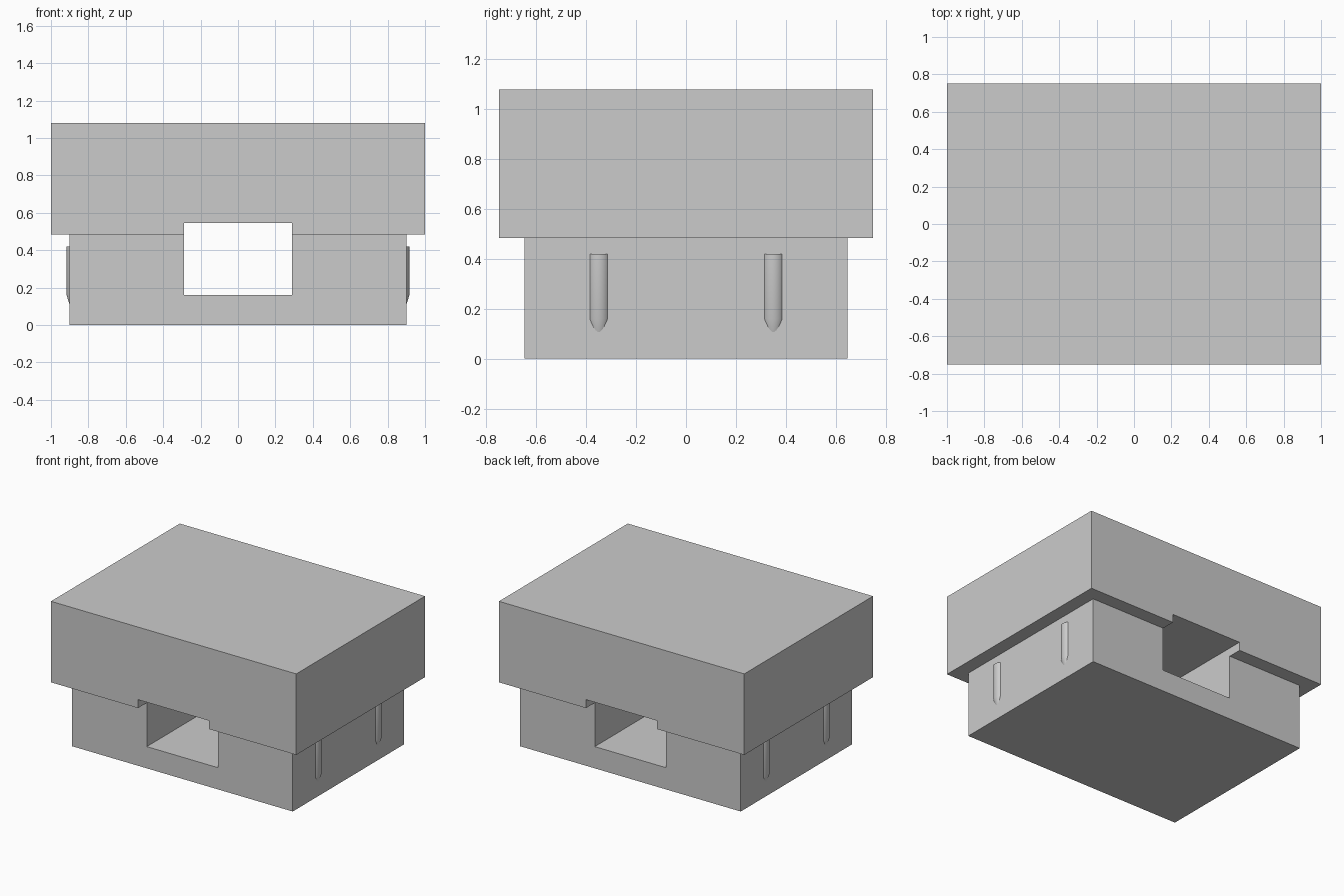
import bpy
import bmesh
import math

default_cube = bpy.data.objects.get("Cube")
if default_cube:
    bpy.data.objects.remove(default_cube, do_unlink=True)

grey = bpy.data.materials.new("light grey")
grey.use_nodes = True
colour = (0.6, 0.6, 0.6, 1)
grey.diffuse_color = colour
grey.node_tree.nodes["Principled BSDF"].inputs["Base Color"].default_value = colour


def finish(name, bm):
    bmesh.ops.recalc_face_normals(bm, faces=bm.faces)
    mesh = bpy.data.meshes.new(name)
    bm.to_mesh(mesh)
    bm.free()
    mesh.materials.append(grey)
    obj = bpy.data.objects.new(name, mesh)
    bpy.context.collection.objects.link(obj)
    return obj


def channel_block(name, half_x, half_y, outer_z, inner_z, joint_z):
    """Block with a slot along y, open at the joint height."""
    outline = [(-half_x, outer_z), (half_x, outer_z), (half_x, joint_z),
               (SLOT, joint_z), (SLOT, inner_z), (-SLOT, inner_z),
               (-SLOT, joint_z), (-half_x, joint_z)]
    bm = bmesh.new()
    face = bm.faces.new([bm.verts.new((x, -half_y, z)) for x, z in outline])
    swept = bmesh.ops.extrude_face_region(bm, geom=[face], use_keep_orig=True)
    moved = [v for v in swept["geom"] if isinstance(v, bmesh.types.BMVert)]
    bmesh.ops.translate(bm, verts=moved, vec=(0, 2 * half_y, 0))
    return finish(name, bm)


def guide_pin(name, x, y, sides=32):
    """Round pin with a tapered lower tip, mostly sunk in the side wall."""
    bm = bmesh.new()
    rings = []
    for radius, z in ((0.029, 0.1), (0.0475, 0.16), (0.0475, 0.42)):
        rings.append([bm.verts.new((x + radius * math.cos(i * math.tau / sides),
                                    y + radius * math.sin(i * math.tau / sides), z))
                      for i in range(sides)])
    for low, high in zip(rings, rings[1:]):
        for i in range(sides):
            j = (i + 1) % sides
            bm.faces.new((low[i], low[j], high[j], high[i]))
    bm.faces.new(rings[0])
    bm.faces.new(rings[-1])
    obj = finish(name, bm)
    bpy.ops.object.select_all(action="DESELECT")
    obj.select_set(True)
    bpy.context.view_layer.objects.active = obj
    bpy.ops.object.shade_smooth_by_angle(angle=math.radians(20))


# Lower body and overhanging lid, sharing one through tunnel
SLOT = 0.29
JOINT = 0.483
channel_block("body", 0.9, 0.648, 0, 0.16, JOINT)
channel_block("lid", 1, 0.75, 1.08, 0.545, JOINT)

# Two guide pins on each side wall
for side, sx in (("left", 1), ("right", -1)):
    for end, sy in (("front", -1), ("back", 1)):
        guide_pin(f"{side}_{end}_pin", sx * 0.869, sy * 0.35)
